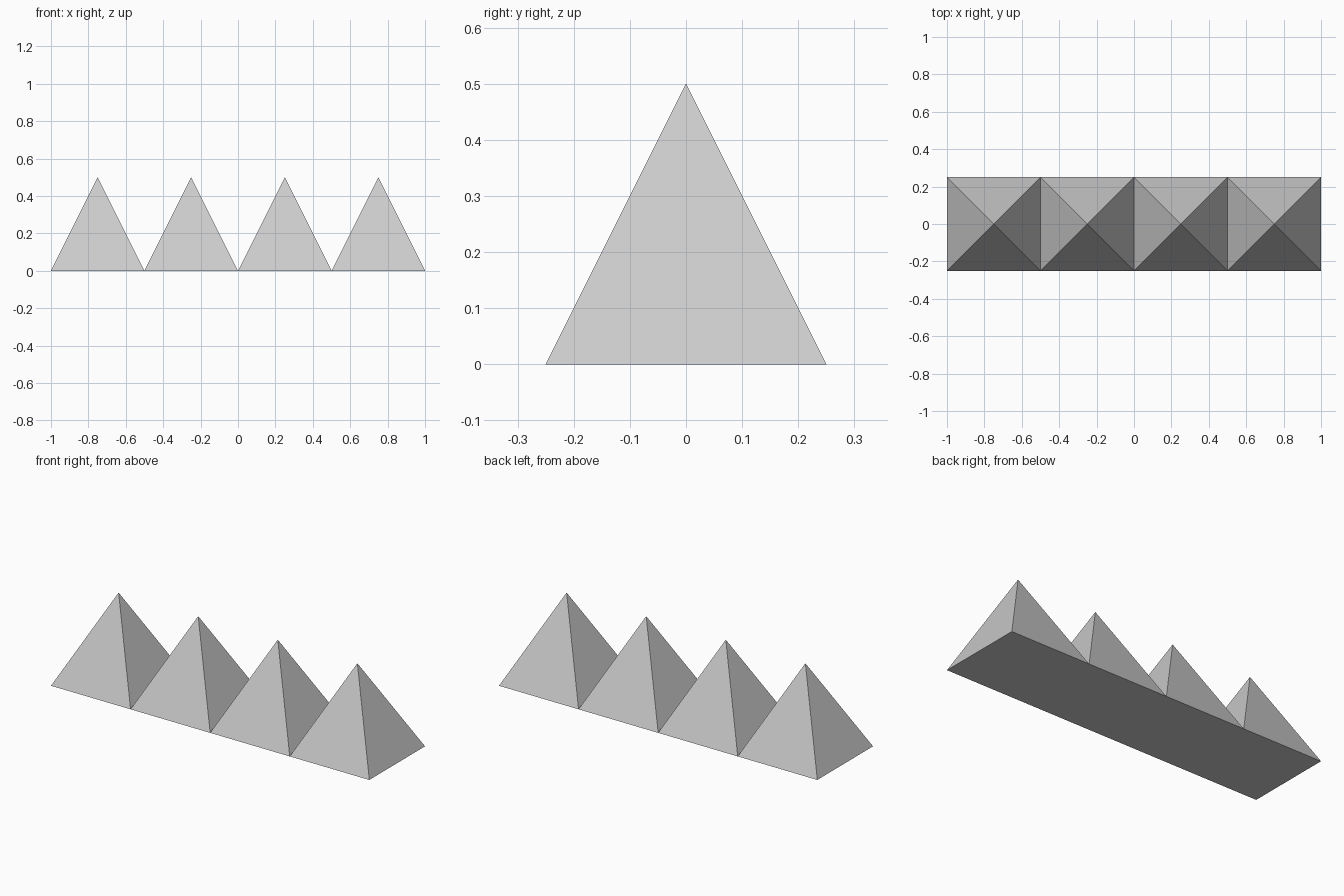
import bpy
from math import pi, sqrt

if "Cube" in bpy.data.objects:
    bpy.data.objects.remove(bpy.data.objects["Cube"])

SIZE = 0.5    # base width and height of each pyramid
COUNT = 4

# Row of identical square pyramids, touching base edge to base edge
for i in range(COUNT):
    x = (i - (COUNT - 1) / 2) * SIZE
    bpy.ops.mesh.primitive_cone_add(
        vertices=4, radius1=SIZE / sqrt(2), radius2=0, depth=SIZE,
        location=(x, 0, SIZE / 2), rotation=(0, 0, pi / 4))
    pyramid = bpy.context.object
    pyramid.name = f"pyramid_{i + 1}"
    bpy.ops.object.transform_apply(location=False, rotation=True, scale=True)
